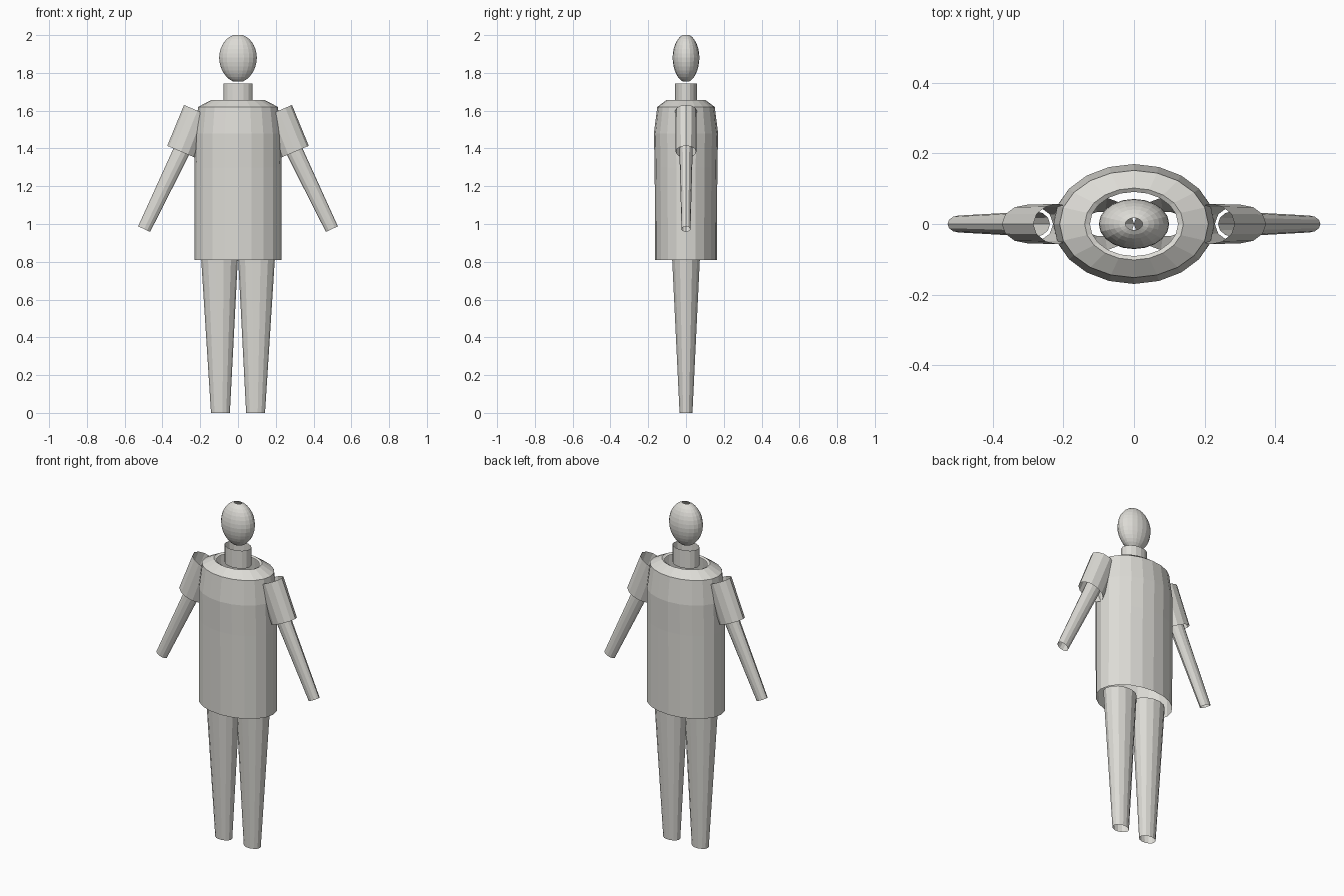
import bpy
import bmesh
import math

cube = bpy.data.objects.get("Cube")
if cube:
    bpy.data.objects.remove(cube, do_unlink=True)

# One plain warm grey for the whole figure
grey = bpy.data.materials.new("warm grey")
grey.use_nodes = True
colour = (0.72, 0.71, 0.67, 1)
grey.diffuse_color = colour
grey.node_tree.nodes["Principled BSDF"].inputs["Base Color"].default_value = colour


def tube(name, rings, sides, tilt=0, side=1):
    """Open flat-shaded tube; each ring is (centre x, z, x radius, y radius)."""
    bm = bmesh.new()
    loops = []
    for cx, z, rx, ry in rings:
        loop = []
        for i in range(sides):
            a = math.tau * i / sides
            u = rx * math.cos(a)
            loop.append(bm.verts.new((side * (cx + u * math.cos(tilt)),
                                      ry * math.sin(a),
                                      z + u * math.sin(tilt))))
        loops.append(loop)
    for low, high in zip(loops, loops[1:]):
        for i in range(sides):
            j = (i + 1) % sides
            bm.faces.new((low[i], low[j], high[j], high[i]))
    # Outward faces for the mirrored and the plain side alike
    if side < 0:
        bmesh.ops.reverse_faces(bm, faces=bm.faces[:])
    mesh = bpy.data.meshes.new(name)
    bm.to_mesh(mesh)
    bm.free()
    mesh.materials.append(grey)
    obj = bpy.data.objects.new(name, mesh)
    bpy.context.collection.objects.link(obj)
    return obj


# Shirt body with sloping shoulders and an open collar
tube("shirt_body", [
    (0, 0.81, 0.23, 0.163),
    (0, 1.30, 0.23, 0.166),
    (0, 1.48, 0.228, 0.17),
    (0, 1.62, 0.211, 0.152),
    (0, 1.657, 0.14, 0.102),
    (0, 1.65, 0.125, 0.091),
], 20)

# Neck
tube("neck", [(0, 1.64, 0.078, 0.057), (0, 1.745, 0.078, 0.057)], 16)

# Egg-shaped head, open at the crown and under the chin
head_rings = []
steps = 14
for k in range(steps + 1):
    t = math.radians(163 - 149 * k / steps)
    taper = 1 + 0.06 * min(0, math.cos(t))
    head_rings.append((0, 1.877 + 0.127 * math.cos(t),
                       0.1 * math.sin(t) * taper, 0.071 * math.sin(t) * taper))
tube("head", head_rings, 20)

# Sleeves, forearms and legs on both sides
for label, side in (("left", 1), ("right", -1)):
    tube(label + "_sleeve", [(0.302, 1.383, 0.079, 0.055),
                             (0.215, 1.60, 0.077, 0.057)],
         12, math.radians(23), side)
    tube(label + "_forearm", [(0.497, 0.973, 0.035, 0.024),
                              (0.28, 1.425, 0.046, 0.036)],
         12, math.radians(25), side)
    tube(label + "_leg", [(0.093, 0, 0.05, 0.035),
                          (0.098, 0.83, 0.098, 0.076)], 14, 0, side)
